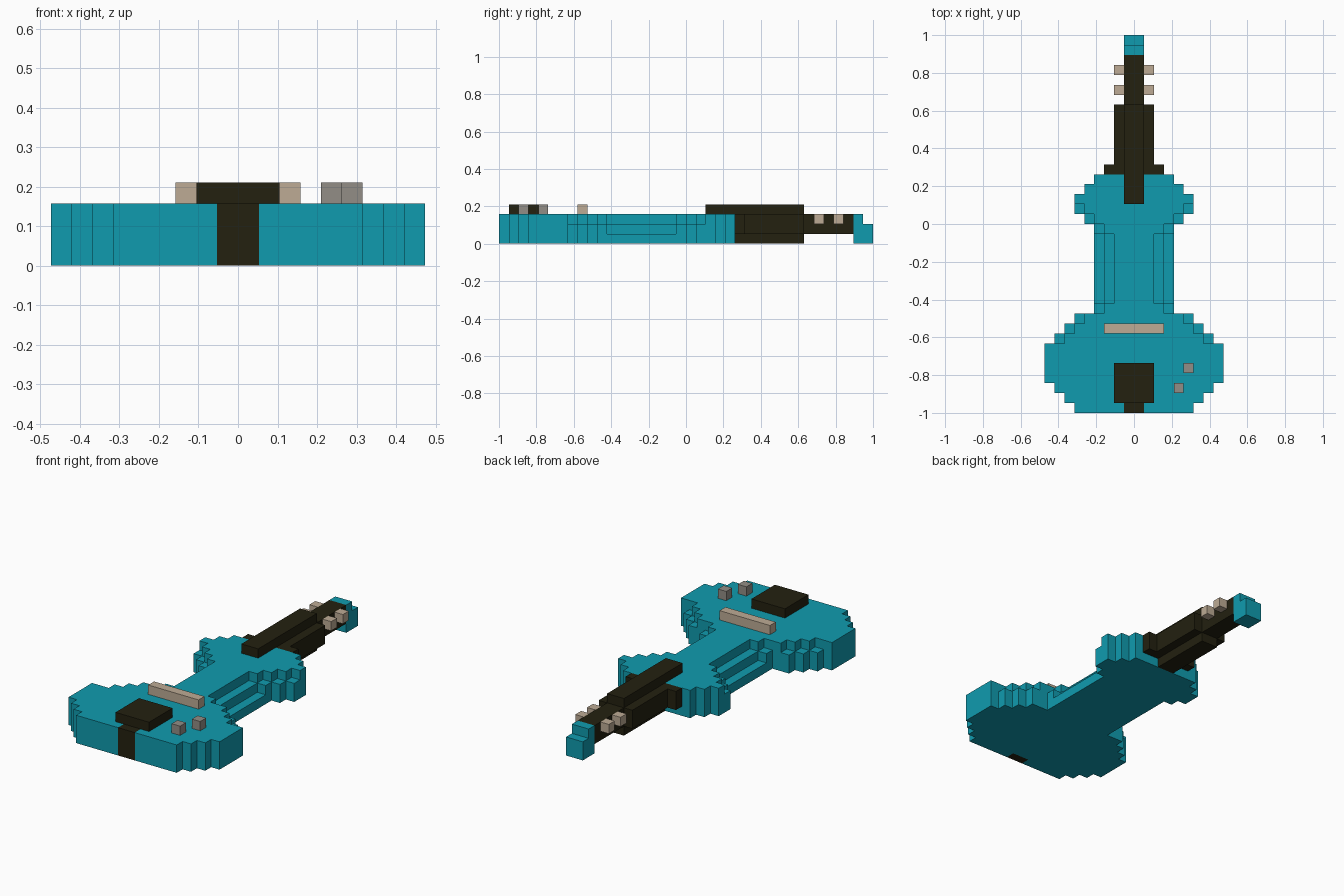
import bpy
import bmesh
from mathutils import Vector

U = 1 / 19  # one block; the model is 38 blocks long

default = bpy.data.objects.get("Cube")
if default:
    bpy.data.objects.remove(default, do_unlink=True)


def material(name, rgb):
    m = bpy.data.materials.new(name)
    m.use_nodes = True
    m.diffuse_color = (*rgb, 1)
    m.node_tree.nodes["Principled BSDF"].inputs["Base Color"].default_value = (*rgb, 1)
    return m


TEAL = material("teal", (0.005, 0.33, 0.43))
BLACK = material("dark wood", (0.017, 0.015, 0.005))
TAN = material("tan", (0.51, 0.41, 0.30))
GREY = material("grey", (0.29, 0.27, 0.24))


def block_shell(name, cells, mat):
    """Outer skin of a set of unit blocks, with flat areas merged."""
    bm = bmesh.new()
    for cell in cells:
        for axis in range(3):
            for side in (0, 1):
                near = list(cell)
                near[axis] += 1 if side else -1
                if tuple(near) in cells:
                    continue
                b, c = (axis + 1) % 3, (axis + 2) % 3
                corners = []
                for db, dc in ((0, 0), (1, 0), (1, 1), (0, 1)):
                    p = list(cell)
                    p[axis] += side
                    p[b] += db
                    p[c] += dc
                    corners.append(bm.verts.new(Vector(p) * U))
                bm.faces.new(corners if side else corners[::-1])
    bmesh.ops.remove_doubles(bm, verts=bm.verts, dist=U * 0.01)
    bmesh.ops.dissolve_limit(bm, angle_limit=0.01, verts=bm.verts, edges=bm.edges)
    mesh = bpy.data.meshes.new(name)
    bm.to_mesh(mesh)
    bm.free()
    mesh.materials.append(mat)
    obj = bpy.data.objects.new(name, mesh)
    bpy.context.collection.objects.link(obj)
    return obj


def box(x0, x1, y0, y1, z0, z1):
    return {(x, y, z) for x in range(x0, x1) for y in range(y0, y1)
            for z in range(z0, z1)}


# Body: start and end of each band, then half width of its three layers
BANDS = [
    (-19, -18, 6, 6, 6), (-18, -17, 7, 7, 7), (-17, -16, 8, 8, 8),
    (-16, -12, 9, 9, 9), (-12, -11, 8, 8, 7), (-11, -10, 7, 7, 6),
    (-10, -9, 6, 6, 5), (-9, -8, 4, 4, 3), (-8, -1, 4, 3, 2),
    (-1, 0, 4, 4, 3), (0, 1, 5, 5, 4), (1, 2, 6, 6, 5),
    (2, 3, 6, 6, 6), (3, 4, 5, 5, 5), (4, 5, 4, 4, 4),
]
body = set()
for y0, y1, *halves in BANDS:
    for z, h in enumerate(halves):
        body |= box(-h, h, y0, y1, z, z + 1)
tail_strip = box(-1, 1, -19, -18, 0, 3)
block_shell("body", body - tail_strip, TEAL)

# Dark fittings on the body
block_shell("tail_strip", tail_strip, BLACK)
block_shell("tailpiece", box(-2, 2, -18, -14, 3, 4), BLACK)

# Neck: keel, wide middle, heel flare, raised fretboard and slim head
neck = (box(-1, 1, 5, 12, 0, 1) | box(-2, 2, 5, 12, 1, 3)
        | box(-3, 3, 5, 6, 1, 3) | box(-1, 1, 12, 17, 1, 3))
block_shell("neck", neck, BLACK)
block_shell("fretboard", box(-1, 1, 2, 12, 3, 4), BLACK)
block_shell("head_tip", box(-1, 1, 17, 18, 0, 3) | box(-1, 1, 18, 19, 0, 2), TEAL)

# Bridge, knobs and tuning pegs
block_shell("bridge", box(-3, 3, -11, -10, 3, 4), TAN)
block_shell("upper_knob", box(5, 6, -15, -14, 3, 4), GREY)
block_shell("lower_knob", box(4, 5, -17, -16, 3, 4), GREY)
for row, y in (("lower", 13), ("upper", 15)):
    for side, x in (("left", 1), ("right", -2)):
        block_shell(f"{row}_{side}_peg", box(x, x + 1, y, y + 1, 2, 3), TAN)
